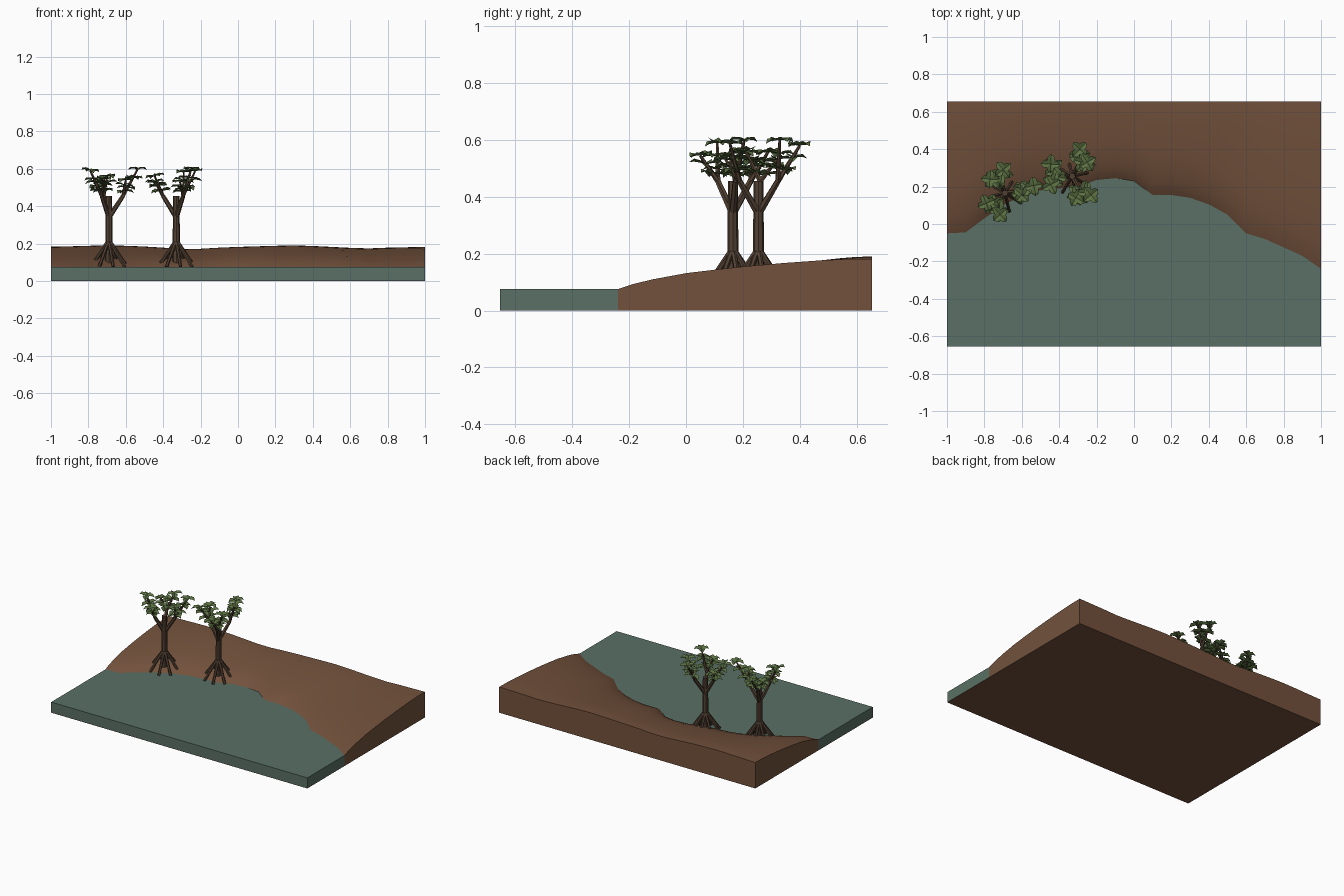
import bpy, bmesh, math, random
from mathutils import Vector

if "Cube" in bpy.data.objects:
    bpy.data.objects.remove(bpy.data.objects["Cube"])

random.seed(4)

def material(name, rgb):
    m = bpy.data.materials.new(name)
    m.diffuse_color = (*rgb, 1)
    m.use_nodes = True
    m.node_tree.nodes["Principled BSDF"].inputs["Base Color"].default_value = m.diffuse_color
    return m

MUD = material("mud brown", (0.17, 0.083, 0.045))
WATER = material("water green", (0.100, 0.163, 0.128))
BARK = material("bark brown", (0.085, 0.052, 0.032))
LEAF = material("leaf green", (0.105, 0.165, 0.055))

def finish(bm, name, mat, smooth=None):
    bmesh.ops.recalc_face_normals(bm, faces=bm.faces)
    me = bpy.data.meshes.new(name)
    bm.to_mesh(me)
    bm.free()
    ob = bpy.data.objects.new(name, me)
    bpy.context.collection.objects.link(ob)
    me.materials.append(mat)
    if smooth:
        bpy.ops.object.select_all(action='DESELECT')
        ob.select_set(True)
        bpy.context.view_layer.objects.active = ob
        bpy.ops.object.shade_smooth_by_angle(angle=math.radians(smooth))
    return ob

HALF_Y, LEVEL = 0.655, 0.075
# shoreline y and back-edge height, one value per 0.1 of x
SHORE = [-.05, -.045, .03, .10, .15, .18, .19, .20, .235, .245, .23,
         .155, .155, .14, .105, .05, -.05, -.08, -.125, -.17, -.24]
BACK = [.183, .185, .188, .19, .188, .184, .178, .172, .172, .178, .182,
        .185, .188, .19, .187, .182, .177, .174, .178, .18, .182]
SLOPE = [(0, 0), (.06, .17), (.14, .33), (.27, .53), (.4, .66), (.5, .75),
         (.65, .86), (.8, .95), (.9, .99), (1, 1)]
XS = [-1 + 0.1 * i for i in range(21)]

# land: bank rising from the shoreline, on a full-width base
bm = bmesh.new()
cols = []
for x, s, b in zip(XS, SHORE, BACK):
    col = [bm.verts.new((x, -HALF_Y, 0)), bm.verts.new((x, s, 0.0))]
    col += [bm.verts.new((x, s + (HALF_Y - s) * t, LEVEL + (b - LEVEL) * f)) for t, f in SLOPE]
    col.append(bm.verts.new((x, HALF_Y, 0)))
    cols.append(col)
for a, b in zip(cols, cols[1:]):
    for j in range(1, len(a) - 1):
        bm.faces.new((a[j], b[j], b[j + 1], a[j + 1]))
    bm.faces.new((a[-1], b[-1], b[1], a[1]))
for c in (cols[0], cols[-1]):
    bm.faces.new(c[1:])
bmesh.ops.delete(bm, geom=[c[0] for c in cols], context='VERTS')
finish(bm, "mud_bank", MUD, 35)

def slab(name, z0, z1, mat):
    """Block between the front edge and the shoreline."""
    bm = bmesh.new()
    pts = [(x, s) for x, s in zip(XS, SHORE)] + [(1, -HALF_Y), (-1, -HALF_Y)]
    f = bm.faces.new([bm.verts.new((x, y, z0)) for x, y in pts])
    r = bmesh.ops.extrude_face_region(bm, geom=[f])
    bmesh.ops.translate(bm, vec=(0, 0, z1 - z0),
                        verts=[v for v in r['geom'] if isinstance(v, bmesh.types.BMVert)])
    finish(bm, name, mat)

slab("water_bed", 0, 0.002, MUD)
slab("water", 0.002, LEVEL, WATER)

def limb(bm, a, b, r1, r2, sides=6):
    """Tapered stick from a to b."""
    a, b = Vector(a), Vector(b)
    q = (b - a).to_track_quat('Z', 'Y').to_matrix().to_4x4()
    q.translation = (a + b) / 2
    bmesh.ops.create_cone(bm, cap_ends=True, segments=sides, radius1=r1, radius2=r2,
                          depth=(b - a).length, matrix=q)

def leaf(bm, base, ang, length, width, rise):
    """Pointed leaf folded along its midrib."""
    out = Vector((math.cos(ang), math.sin(ang), rise))
    side = Vector((-math.sin(ang), math.cos(ang), 0)) * width / 2
    lift = Vector((0, 0, 0.008))
    rib = [bm.verts.new(base + out * length * t - lift * d)
           for t, d in ((0, 0), (.35, 0), (.7, .3), (1, 1.2))]
    for s in (1, -1):
        e = [bm.verts.new(base + out * length * t + side * s * w + lift)
             for t, w in ((.35, .9), (.7, .85))]
        bm.faces.new((rib[0], rib[1], e[0]))
        bm.faces.new((rib[1], rib[2], e[1], e[0]))
        bm.faces.new((rib[2], rib[3], e[1]))

def tree(tag, cx, cy, branches):
    wood, green = bmesh.new(), bmesh.new()
    # trunk
    limb(wood, (cx, cy, 0.08), (cx, cy, 0.455), 0.021, 0.017, 8)
    # prop roots
    for k in range(8):
        a = math.tau * (k + 0.3) / 8
        c, s = math.cos(a), math.sin(a)
        limb(wood, (cx + c * .01, cy + s * .01, .205), (cx + c * .1, cy + s * .1, .075), .010, .009)
    # three branches, each forking into two leafy twigs
    for tips in branches:
        tips = [Vector(t) for t in tips]
        mid = (tips[0] + tips[1]) / 2
        fork = Vector((cx, cy, 0)).lerp(Vector((mid.x, mid.y, 0)), 0.62)
        fork.z = 0.455
        limb(wood, (cx, cy, 0.34), fork, .014, .011)
        for tip in tips:
            limb(wood, fork, tip, .010, .005)
            turn = random.uniform(0, math.tau)
            for n, (f, size) in enumerate(((1, .052), (.66, .058), (.3, .055))):
                base = fork.lerp(tip, f)
                for k in range(4 if n < 2 else 3):
                    leaf(green, base, turn + n * .8 + k * math.tau / (4 if n < 2 else 3),
                         size * random.uniform(.9, 1.1), .044, random.uniform(-.1, .3))
    finish(wood, tag + "_tree_wood", BARK, 30)
    finish(green, tag + "_tree_leaves", LEAF)

tree("left", -.69, .165, [((-.77, .24, .53), (-.70, .29, .56)),
                          ((-.79, .11, .59), (-.715, .05, .545)),
                          ((-.60, .155, .54), (-.535, .205, .60))])
tree("right", -.33, .255, [((-.445, .32, .53), (-.445, .21, .56)),
                           ((-.29, .40, .58), (-.25, .33, .60)),
                           ((-.31, .14, .53), (-.23, .155, .585))])
